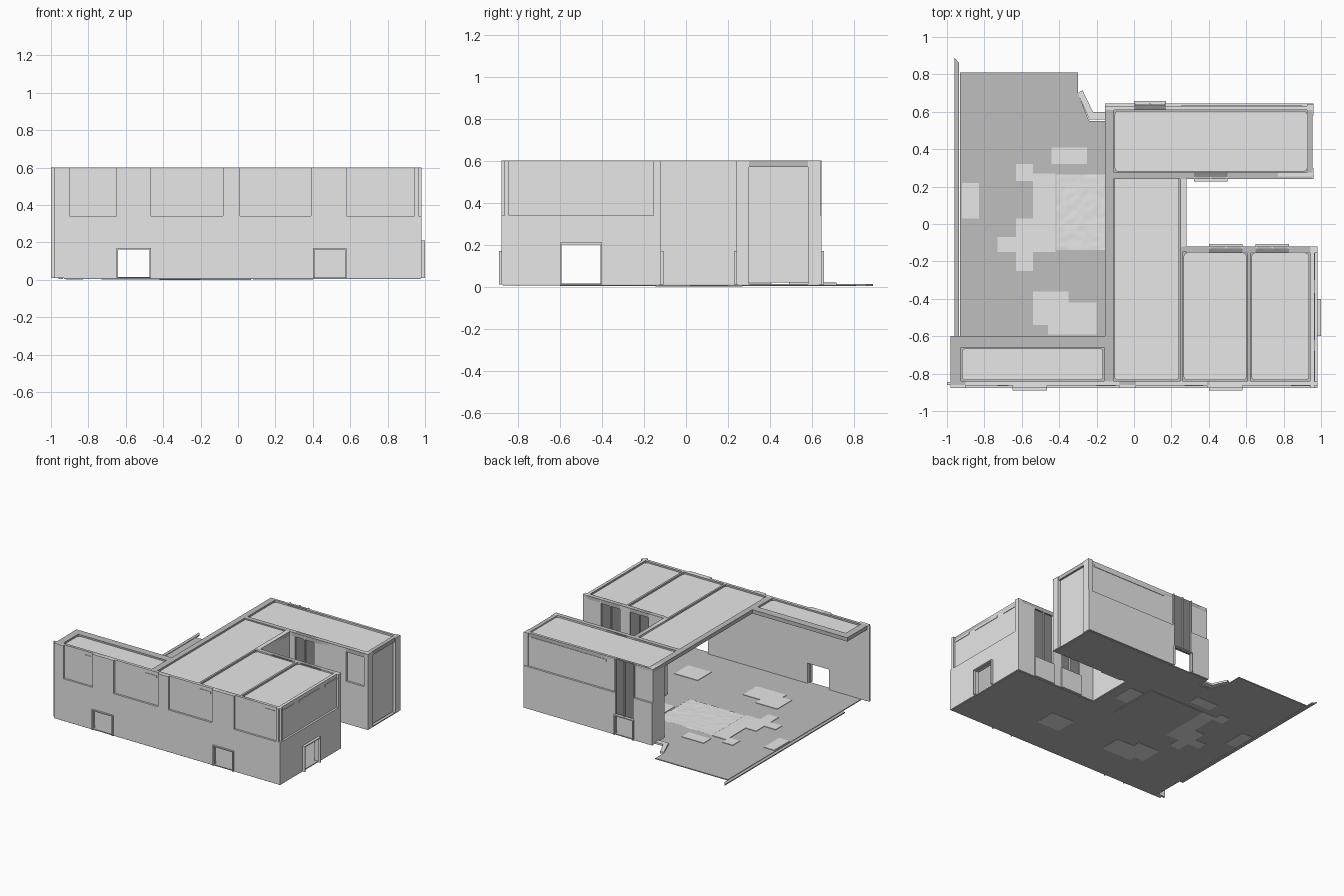
import bpy, bmesh, random
from mathutils import Vector

cube = bpy.data.objects.get("Cube")
if cube:
    bpy.data.objects.remove(cube, do_unlink=True)


def material(name, v):
    m = bpy.data.materials.new(name)
    m.use_nodes = True
    m.diffuse_color = (v, v, v, 1)
    m.node_tree.nodes["Principled BSDF"].inputs["Base Color"].default_value = (v, v, v, 1)
    return m


LIGHT = material("light_grey", 0.8)
MID = material("mid_grey", 0.52)
DARK = material("dark_glass", 0.26)
H, STEP, BASE, THICK = 0.6, 0.34, 0.01, 0.035   # roof, ledge, floor, wall thickness


def finish(name, bm, *mats):
    bmesh.ops.recalc_face_normals(bm, faces=bm.faces)
    mesh = bpy.data.meshes.new(name)
    bm.to_mesh(mesh)
    bm.free()
    for m in mats:
        mesh.materials.append(m)
    ob = bpy.data.objects.new(name, mesh)
    bpy.context.collection.objects.link(ob)
    return ob


def prism(name, pts, z0, z1, mat):
    bm = bmesh.new()
    face = bm.faces.new([bm.verts.new((x, y, z0)) for x, y in pts])
    ext = bmesh.ops.extrude_face_region(bm, geom=[face])
    top = [v for v in ext["geom"] if isinstance(v, bmesh.types.BMVert)]
    bmesh.ops.translate(bm, verts=top, vec=(0, 0, z1 - z0))
    return finish(name, bm, mat)


def box(name, x0, x1, y0, y1, z0, z1, mat=LIGHT):
    return prism(name, [(x0, y0), (x1, y0), (x1, y1), (x0, y1)], z0, z1, mat)


def wall_piece(name, side, a, b, d0, d1, z0, z1, mat=LIGHT):
    """Box placed along a wall; depth d is measured inward from the outer face."""
    facing, o = side
    s = 1 if facing in "SW" else -1
    p, q = sorted((o + s * d0, o + s * d1))
    if facing in "SN":
        return box(name, a, b, p, q, z0, z1, mat)
    return box(name, p, q, a, b, z0, z1, mat)


def vent(name, side, a, b, d):
    wall_piece(name + "_vent", side, a, b, d - 0.004, d + 0.002, 0.555, 0.572)


def column(name, side, a, b):
    wall_piece(name + "_column", side, a, b, 0, THICK, BASE, H)


def bay(name, side, a, b, vents=()):
    # thick lower half with a recessed upper panel
    wall_piece(name + "_lower_wall", side, a, b, 0, THICK, BASE, STEP)
    wall_piece(name + "_upper_panel", side, a, b, 0.015, THICK, STEP, H)
    for v in vents:
        vent(name, side, *v, 0.015)


def jamb(name, side, a, b, top):
    # slim frame standing proud of the opening
    t = 0.008
    wall_piece(name + "_left_jamb", side, a, a + t, -0.012, 0.01, BASE, top)
    wall_piece(name + "_right_jamb", side, b - t, b, -0.012, 0.01, BASE, top)
    wall_piece(name + "_head_jamb", side, a, b, -0.012, 0.01, top - t, top)


def doorway(name, side, a, b, top=0.17):
    wall_piece(name + "_lintel", side, a, b, 0, THICK, top, H)
    jamb(name, side, a, b, top)


def glazed(name, side, a, b, open_door=False):
    # tall window above a door
    wall_piece(name + "_window", side, a, b, 0.012, THICK, 0.17, H, DARK)
    mid = (a + b) / 2
    for x in (a, mid - 0.004, b - 0.008):
        wall_piece(name + "_mullion", side, x, x + 0.008, 0, 0.02, 0.17, H)
    if open_door:
        jamb(name, side, a, b, 0.17)
    else:
        wall_piece(name + "_door", side, a, b, -0.012, THICK, BASE, 0.17)


# Front wall
front = ("S", -0.878)
column("front_corner", front, -0.98, -0.9)
bay("front_west", front, -0.9, -0.65, [(-0.73, -0.67)])
doorway("front_west_door", front, -0.65, -0.465)
bay("front_mid_west", front, -0.465, -0.08, [(-0.2, -0.1)])
column("front_middle", front, -0.08, 0.01)
bay("front_mid_east", front, 0.01, 0.39, [(0.27, 0.37)])
column("front_east", front, 0.39, 0.4)
doorway("front_east_door", front, 0.4, 0.58)
bay("front_far_east", front, 0.58, 0.98, [(0.84, 0.94)])
box("corner_fin", -1.0, -0.98, -0.86, -0.845, BASE, H)

# East wing: outer wall with its door, courtyard wall
east = ("E", 0.98)
bay("east_south", east, -0.878, -0.6)
bay("east_north", east, -0.4, -0.12)
wall_piece("east_door_lintel", east, -0.6, -0.4, 0, THICK, 0.21, STEP)
wall_piece("east_door_panel", east, -0.6, -0.4, 0.015, THICK, STEP, H)
jamb("east_door", ("E", 0.988), -0.6, -0.4, 0.21)
for a, b in ((-0.86, -0.68), (-0.62, -0.37), (-0.3, -0.15)):
    vent("east", east, a, b, 0.015)
court = ("N", -0.12)
for a, b in ((0.28, 0.4), (0.58, 0.65), (0.83, 0.98)):
    column("court_south", court, a, b)
glazed("court_south_west", court, 0.4, 0.58)
glazed("court_south_east", court, 0.65, 0.83)
column("court_west", ("E", 0.28), -0.12, 0.24)

# North wing
north_in = ("S", 0.24)
column("court_north_west", north_in, 0.245, 0.32)
glazed("court_north", north_in, 0.32, 0.5)
column("court_north_middle", north_in, 0.5, 0.77)
bay("court_north_east", north_in, 0.77, 0.96)
end = ("E", 0.96)
column("north_end_south", end, 0.24, 0.3)
column("north_end_north", end, 0.58, 0.64)
wall_piece("north_end_panel", end, 0.3, 0.58, 0.02, THICK, 0.02, H)
north = ("N", 0.645)
bay("north_main", north, 0.17, 0.96, [(0.25, 0.9)])
glazed("north_door", north, 0.0, 0.17, True)
bay("north_west", north, -0.155, 0.0)
column("north_west_end", ("W", -0.155), 0.49, 0.63)


# Roofs: a rim around a sunken bed that holds a round-cornered panel
def roof(name, outer, inner):
    x0, x1, y0, y1 = outer
    a0, a1, b0, b1 = inner
    z = H - 0.022
    box(name + "_bed", x0, x1, y0, y1, z - 0.008, z, MID)
    for r in ((x0, a0, y0, y1), (a1, x1, y0, y1), (a0, a1, y0, b0), (a0, a1, b1, y1)):
        box(name + "_rim", *r, z, H, MID)
    g = 0.005
    panel = box(name + "_panel", a0 + g, a1 - g, b0 + g, b1 - g, z, H - 0.01)
    bm = bmesh.new()
    bm.from_mesh(panel.data)
    upright = [e for e in bm.edges if abs(e.verts[0].co.z - e.verts[1].co.z) > 0.001]
    bmesh.ops.bevel(bm, geom=upright, offset=0.02, segments=3, affect="EDGES", profile=0.5)
    bm.to_mesh(panel.data)
    bm.free()


roof("west_roof", (-0.98, -0.155, -0.862, -0.6), (-0.925, -0.13 - 0.03, -0.84, -0.66))
roof("centre_roof", (-0.155, 0.25, -0.862, 0.265), (-0.11, 0.245, -0.84, 0.26))
box("centre_roof_edge", 0.25, 0.28, -0.12, 0.25, 0.57, H, MID)
roof("east_roof_inner", (0.25, 0.615, -0.862, -0.12), (0.26, 0.607, -0.84, -0.15))
roof("east_roof_outer", (0.615, 0.965, -0.862, -0.12), (0.623, 0.94, -0.84, -0.15))
roof("north_roof", (-0.155, 0.955, 0.24, 0.63), (-0.108, 0.93, 0.275, 0.61))

# Floor slab with an open courtyard, and its raised edge strip
prism("floor", [(-0.93, -0.87), (0.975, -0.87), (0.975, -0.125), (0.275, -0.125), (0.275, 0.245),
                (0.955, 0.245), (0.955, 0.635), (-0.15, 0.635), (-0.15, 0.55), (-0.24, 0.55),
                (-0.3, 0.7), (-0.3, 0.81), (-0.93, 0.81)], 0.005, 0.012, MID)
prism("edge_strip", [(-0.96, -0.6), (-0.935, -0.6), (-0.935, 0.86), (-0.96, 0.89)], 0.004, 0.012, MID)
prism("threshold", [(-0.155, 0.56), (-0.24, 0.56), (-0.3, 0.7), (-0.275, 0.715), (-0.22, 0.6),
                    (-0.155, 0.6)], 0.005, 0.02, LIGHT)

# Paving patches
for r in ((-0.44, -0.25, 0.32, 0.41), (-0.63, -0.54, 0.23, 0.32), (-0.54, -0.42, -0.15, 0.27),
          (-0.63, -0.54, -0.25, 0.03), (-0.73, -0.63, -0.15, -0.07), (-0.92, -0.83, 0.03, 0.22),
          (-0.54, -0.35, -0.54, -0.36), (-0.46, -0.2, -0.59, -0.42), (0.2, 0.4, -0.6, -0.43),
          (0.08, 0.2, 0.02, 0.2)):
    box("paving_patch", *r, 0.003, 0.016)

# Pool with rippled water
box("pool_base", -0.42, 0.07, -0.145, 0.27, 0, 0.012, MID)
random.seed(4)
bm = bmesh.new()
bmesh.ops.create_grid(bm, x_segments=30, y_segments=26, size=0.5)
for v in bm.verts:
    v.co = Vector((-0.175 + v.co.x * 0.48, 0.063 + v.co.y * 0.405, 0.016 + random.uniform(-0.002, 0.002)))
water = finish("water", bm, LIGHT)
for p in water.data.polygons:
    p.use_smooth = True
